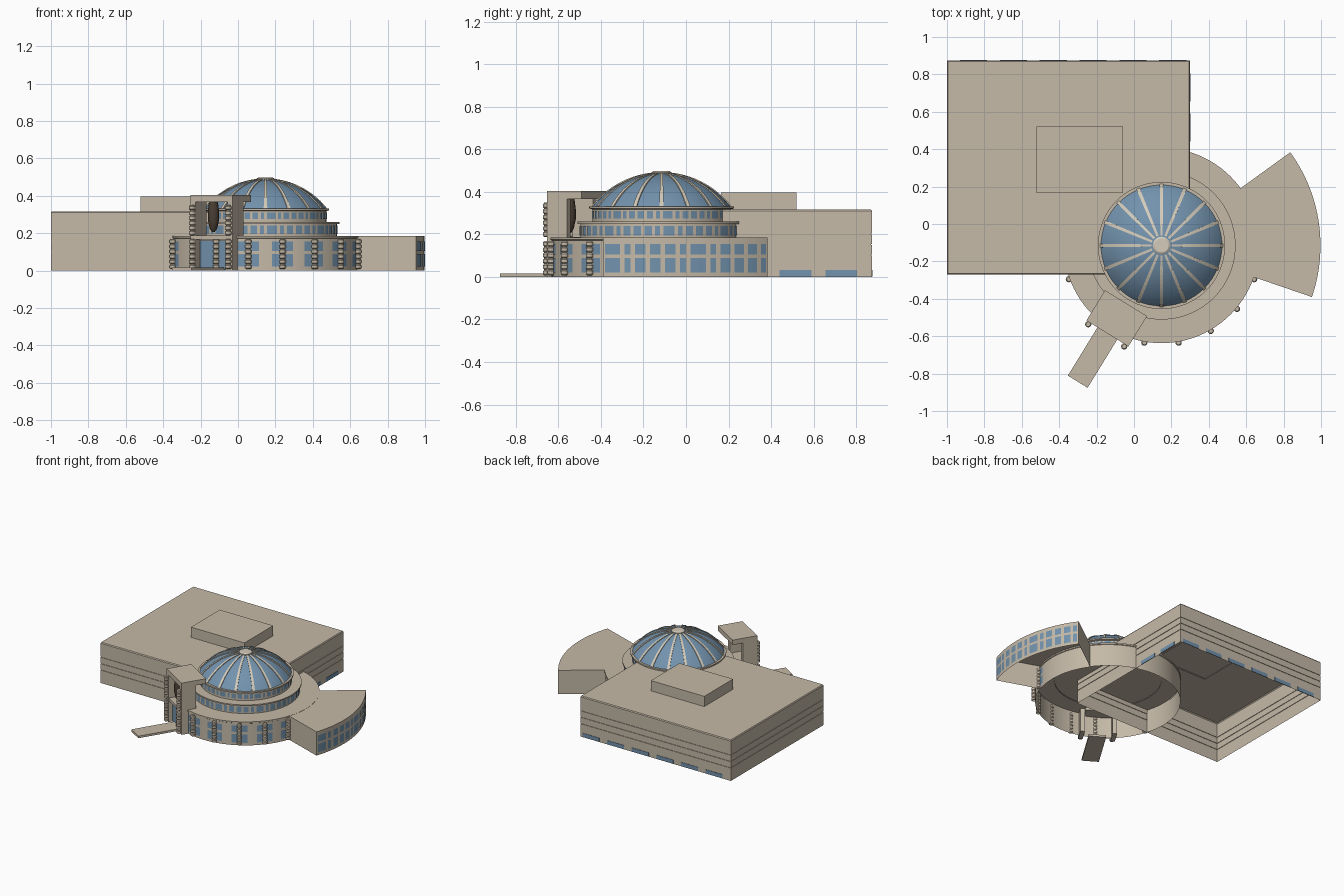
import bpy, bmesh, math
from mathutils import Vector, Matrix

cube = bpy.data.objects.get("Cube")
if cube:
    bpy.data.objects.remove(cube)


def material(name, rgb):
    m = bpy.data.materials.new(name)
    m.use_nodes = True
    m.diffuse_color = (*rgb, 1)
    m.node_tree.nodes["Principled BSDF"].inputs["Base Color"].default_value = (*rgb, 1)
    return m


STONE = material("warm stone", (0.56, 0.49, 0.39))
CREAM = material("cream ribs", (0.66, 0.60, 0.49))
GLASS = material("blue glass", (0.17, 0.29, 0.42))
BRONZE = material("dark bronze", (0.07, 0.05, 0.035))

CX, CY = 0.147, -0.115          # centre of the rotunda
CENTRE = Matrix.Translation((CX, CY, 0))
ENTRY = CENTRE @ Matrix.Rotation(math.radians(238.4), 4, 'Z')   # local +x points out of the entrance


def finish(name, bm, mat, matrix=None, smooth=False):
    me = bpy.data.meshes.new(name)
    bm.to_mesh(me)
    bm.free()
    me.materials.append(mat)
    ob = bpy.data.objects.new(name, me)
    bpy.context.collection.objects.link(ob)
    if matrix:
        ob.matrix_world = matrix
    if smooth:
        bpy.ops.object.select_all(action='DESELECT')
        ob.select_set(True)
        bpy.context.view_layer.objects.active = ob
        bpy.ops.object.shade_smooth_by_angle(angle=math.radians(30))
    return ob


def polar(r, deg, z):
    a = math.radians(deg)
    return Vector((r * math.cos(a), r * math.sin(a), z))


def add_box(bm, lo, hi):
    size = [b - a for a, b in zip(lo, hi)]
    mid = [(a + b) / 2 for a, b in zip(lo, hi)]
    bmesh.ops.create_cube(bm, size=1, matrix=Matrix.Translation(mid) @ Matrix.Diagonal((*size, 1)))


def box(name, lo, hi, mat, matrix=None):
    bm = bmesh.new()
    add_box(bm, lo, hi)
    return finish(name, bm, mat, matrix)


def add_loft(bm, loops, cap=True):
    """Skin a stack of closed loops, open below, capped above."""
    rings = [[bm.verts.new(p) for p in loop] for loop in loops]
    n = len(rings[0])
    for a, b in zip(rings, rings[1:]):
        for i in range(n):
            j = (i + 1) % n
            bm.faces.new((a[i], a[j], b[j], b[i]))
    if cap:
        bm.faces.new(rings[-1])


def lathe(name, profile, mat, matrix=CENTRE, steps=96, cap=True):
    bm = bmesh.new()
    add_loft(bm, [[polar(r, 360 * i / steps, z) for i in range(steps)] for r, z in profile], cap)
    return finish(name, bm, mat, matrix, True)


def rect_shell(name, x0, x1, y0, y1, levels):
    bm = bmesh.new()
    add_loft(bm, [[(x0 + d, y0 + d, z), (x1 - d, y0 + d, z), (x1 - d, y1 - d, z), (x0 + d, y1 - d, z)]
                  for z, d in levels])
    return finish(name, bm, STONE)


def arc_windows(name, r, spans, rows):
    """Thin curved panes set just proud of a round wall."""
    bm = bmesh.new()
    for a0, a1 in spans:
        steps = max(1, round((a1 - a0) / 2))
        for z0, z1 in rows:
            for i in range(steps):
                p = a0 + (a1 - a0) * i / steps
                q = a0 + (a1 - a0) * (i + 1) / steps
                bm.faces.new([bm.verts.new(v) for v in
                              (polar(r, p, z0), polar(r, q, z0), polar(r, q, z1), polar(r, p, z1))])
    return finish(name, bm, GLASS, CENTRE)


def rhythm(start, end, repeats):
    """Repeating wide, narrow and medium panes over an angle range."""
    widths = [15, 6, 10, 10, 10, 6]
    gap = 4.5
    unit = (end - start) / (repeats * (sum(widths) + gap * len(widths)))
    a, spans = start, []
    for w in widths * repeats:
        spans.append((a + gap / 2 * unit, a + (w + gap / 2) * unit))
        a += (w + gap) * unit
    return spans


# Rear hall with shallow joints in its walls, and the rooftop block
levels = [(0, 0)]
for z in (0.1, 0.15, 0.2):
    levels += [(z, 0), (z, 0.004), (z + 0.005, 0.004), (z + 0.005, 0)]
levels += [(0.31, 0), (0.317, 0.005)]
rect_shell("rear_hall", -1, 0.3, -0.27, 0.875, levels)
rect_shell("rooftop_block", -0.522, -0.06, 0.165, 0.52, [(0.31, 0), (0.397, 0)])

# Low windows along the hall's right and back walls
bm = bmesh.new()
for k in range(2):
    y = 0.44 + k * 0.215
    add_box(bm, (0.298, y, 0.002), (0.303, y + 0.15, 0.032))
for k in range(6):
    x = -0.93 + k * 0.213
    add_box(bm, (x, 0.873, 0.002), (x + 0.145, 0.878, 0.032))
finish("hall_windows", bm, GLASS)

# Rotunda: three stepped drums with ledges
lathe("base_drum", [(0.517, 0), (0.517, 0.172), (0.522, 0.175), (0.522, 0.186)], STONE)
lathe("middle_drum", [(0.382, 0.18), (0.382, 0.248), (0.396, 0.25), (0.396, 0.26)], STONE)
lathe("upper_drum", [(0.325, 0.255), (0.325, 0.318), (0.34, 0.322), (0.34, 0.332)], STONE)

# Glazed dome with sixteen ribs and a cap
BASE_Z, RISE, SPAN = 0.33, 0.158, 0.325
RAD = (SPAN ** 2 + RISE ** 2) / (2 * RISE)
MAX_A = math.asin(SPAN / RAD)


def dome_point(t, lift=0):
    a = MAX_A * (1 - t)
    return ((RAD + lift) * math.sin(a), BASE_Z + RISE - RAD + (RAD + lift) * math.cos(a))


lathe("dome_glass", [dome_point(i / 16) for i in range(16)], GLASS)
bm = bmesh.new()
for k in range(16):
    turn = Matrix.Rotation(math.tau * k / 16, 4, 'Z')
    prev = None
    for i in range(13):
        t = i / 14
        w = 0.0095 - 0.004 * t
        (r0, z0), (r1, z1) = dome_point(t, -0.003), dome_point(t, 0.005)
        row = [bm.verts.new(turn @ Vector(p)) for p in
               ((r0, -w, z0), (r1, -w, z1), (r1, w, z1), (r0, w, z0))]
        if prev:
            for j in range(3):
                bm.faces.new((prev[j], row[j], row[j + 1], prev[j + 1]))
        prev = row
bmesh.ops.recalc_face_normals(bm, faces=bm.faces)
finish("dome_ribs", bm, CREAM, CENTRE)
lathe("dome_cap", [(0.047, 0.48), (0.047, 0.492), (0.038, 0.498)], CREAM, steps=32)

# Fan-shaped side wing, open below like the drums
A0, A1 = -18.9, 35.9
bm = bmesh.new()
arc = [A0 + (A1 - A0) * i / 32 for i in range(33)]
plan = [polar(0.85, a, 0) for a in arc] + [polar(0.512, a, 0) for a in reversed(arc)]
add_loft(bm, [plan, [p + Vector((0, 0, 0.185)) for p in plan]])
finish("fan_wing", bm, STONE, CENTRE, True)

# Window bands
ROWS = [(0.022, 0.088), (0.105, 0.155)]
arc_windows("wing_windows", 0.853, rhythm(A0, A1, 2), ROWS)
arc_windows("middle_windows", 0.385, rhythm(0, 360, 8), [(0.195, 0.24)])
arc_windows("upper_windows", 0.328, rhythm(0, 360, 8), [(0.275, 0.311)])
COLUMNS = [200, 240, 260, 280, 300, 320, 340]
arc_windows("base_windows", 0.52,
            [(a + s - 2.3, a + s + 2.3) for a in COLUMNS if a != 240 for s in (-4, 4)], ROWS)


# Banded half-columns round the base and the entrance
def add_column(bm, pos, z0):
    for k in range(6):
        z = z0 + k * 0.027
        prof = [(0.012, z), (0.017, z + 0.005), (0.017, z + 0.02), (0.012, z + 0.025), (0.012, z + 0.027)]
        add_loft(bm, [[Vector((pos[0], pos[1], 0)) + polar(r, i * 30, h) for i in range(12)]
                      for r, h in prof])


bm = bmesh.new()
for a in COLUMNS:
    add_column(bm, polar(0.527, a, 0), 0.008)
finish("base_columns", bm, STONE, CENTRE)
bm = bmesh.new()
for y in (-0.113, 0.113):
    for z in (0.008, 0.188):
        add_column(bm, (0.564, y), z)
finish("entrance_columns", bm, STONE, ENTRY)

# Entrance tower: two side piers, a landing, a roof slab, a glazed door and a ramp
for side, name in ((-1, "left_pier"), (1, "right_pier")):
    y0, y1 = sorted((side * 0.1, side * 0.132))
    box(name, (0.44, y0, 0), (0.552, y1, 0.37), STONE, ENTRY)
box("entrance_roof", (0.362, -0.132, 0.366), (0.552, 0.132, 0.404), STONE, ENTRY)
box("entrance_landing", (0.42, -0.1, 0.166), (0.55, 0.1, 0.188), STONE, ENTRY)
box("entrance_door", (0.518, -0.09, 0.005), (0.524, 0.07, 0.162), GLASS, ENTRY)
box("entrance_ramp", (0.5, -0.062, 0), (0.855, 0.062, 0.016), STONE, ENTRY)

# Hanging bronze ornament in the tower opening
lathe("hanging_ornament", [(0.006, 0.205), (0.02, 0.225), (0.03, 0.27), (0.03, 0.32), (0.024, 0.366)],
      BRONZE, ENTRY @ Matrix.Translation((0.515, -0.01, 0)), 12)
